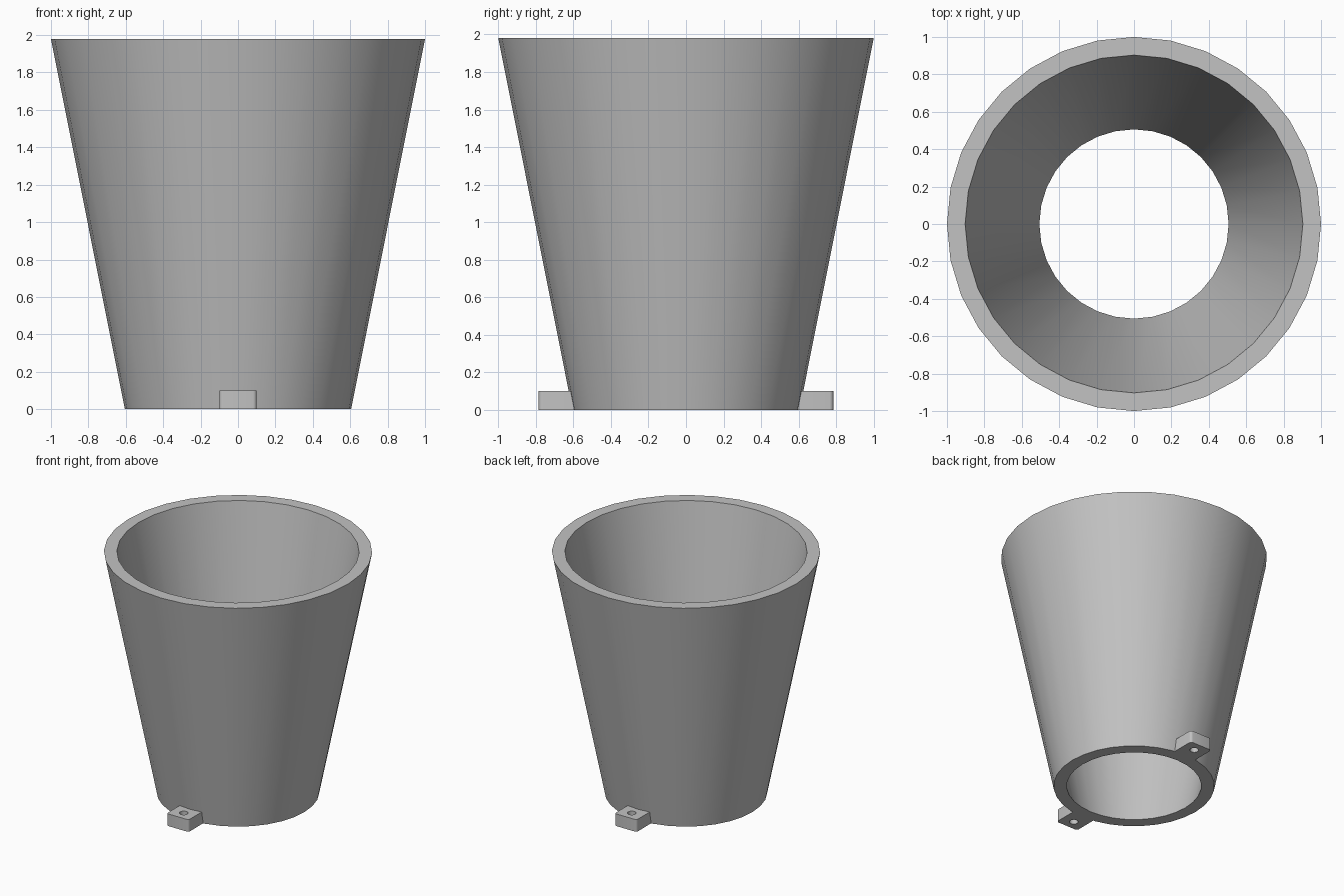
import bpy
import bmesh
from math import cos, sin, tau, radians

cube = bpy.data.objects.get("Cube")
if cube:
    bpy.data.objects.remove(cube)

HEIGHT = 1.98
SIDES = 32

grey = bpy.data.materials.new("plain_grey")
grey.use_nodes = True
colour = (0.54, 0.54, 0.54, 1)
grey.diffuse_color = colour
grey.node_tree.nodes["Principled BSDF"].inputs["Base Color"].default_value = colour


def make_object(name, bm):
    bmesh.ops.recalc_face_normals(bm, faces=bm.faces)
    mesh = bpy.data.meshes.new(name)
    bm.to_mesh(mesh)
    bm.free()
    mesh.materials.append(grey)
    obj = bpy.data.objects.new(name, mesh)
    bpy.context.collection.objects.link(obj)
    return obj


def smooth(obj):
    bpy.ops.object.select_all(action="DESELECT")
    obj.select_set(True)
    bpy.context.view_layer.objects.active = obj
    bpy.ops.object.shade_smooth_by_angle(angle=radians(30))


# Open tapered sleeve: a closed wall section turned around the z axis
section = [(0.605, 0), (1.0, HEIGHT), (0.903, HEIGHT), (0.506, 0)]
bm = bmesh.new()
rings = []
for radius, z in section:
    angles = [tau * i / SIDES for i in range(SIDES)]
    rings.append([bm.verts.new((radius * cos(a), radius * sin(a), z)) for a in angles])
for k, ring in enumerate(rings):
    following = rings[(k + 1) % len(rings)]
    for i in range(SIDES):
        j = (i + 1) % SIDES
        bm.faces.new((ring[i], ring[j], following[j], following[i]))
smooth(make_object("tapered_sleeve", bm))


# Mounting tabs: small blocks with rounded outer corners and a screw hole
def mounting_tab(name, side):
    inner, outer, width, thick = 0.58, 0.785, 0.2, 0.1
    bm = bmesh.new()
    bmesh.ops.create_cube(bm, size=1)
    bmesh.ops.scale(bm, vec=(width, outer - inner, thick), verts=bm.verts)
    bmesh.ops.translate(bm, vec=(0, side * (inner + outer) / 2, thick / 2), verts=bm.verts)
    corners = [e for e in bm.edges
               if all(abs(v.co.y) > 0.7 for v in e.verts)
               and abs(e.verts[0].co.z - e.verts[1].co.z) > 0.05]
    bmesh.ops.bevel(bm, geom=corners, offset=0.02, segments=4, profile=0.5, affect="EDGES")
    tab = make_object(name, bm)

    bm = bmesh.new()
    bmesh.ops.create_cone(bm, cap_ends=True, segments=20, radius1=0.033,
                          radius2=0.033, depth=0.4)
    bmesh.ops.translate(bm, vec=(0, side * 0.705, thick / 2), verts=bm.verts)
    cutter = make_object(name + "_hole_cutter", bm)
    cutter.hide_render = True

    hole = tab.modifiers.new("screw_hole", "BOOLEAN")
    hole.operation = "DIFFERENCE"
    hole.solver = "EXACT"
    hole.object = cutter
    bpy.context.view_layer.objects.active = tab
    bpy.ops.object.modifier_apply(modifier=hole.name)
    bpy.data.objects.remove(cutter)
    smooth(tab)


mounting_tab("front_mounting_tab", -1)
mounting_tab("back_mounting_tab", 1)
